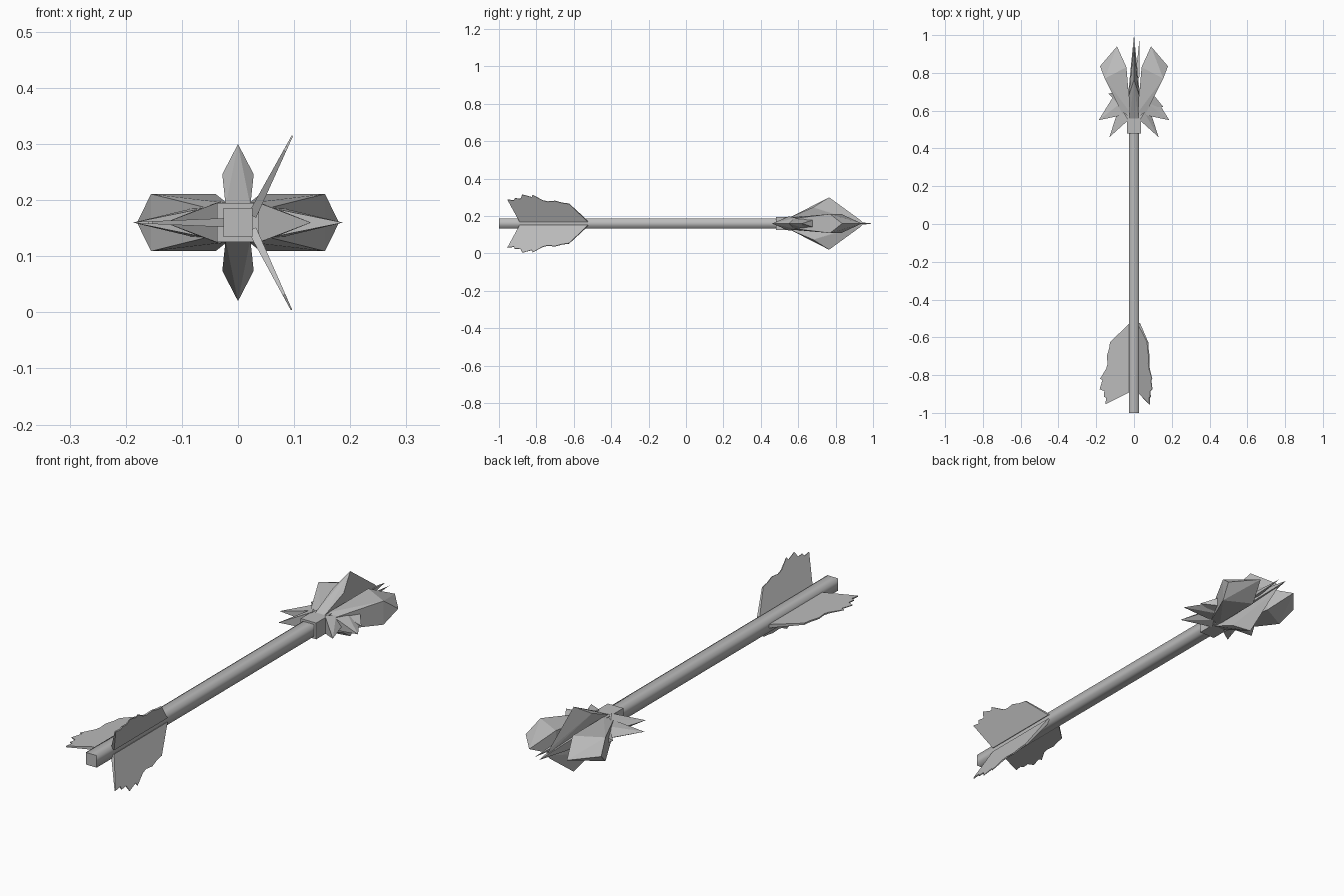
import bpy, bmesh
from math import radians
from mathutils import Vector, Matrix

cube = bpy.data.objects.get("Cube")
if cube:
    bpy.data.objects.remove(cube, do_unlink=True)

grey = bpy.data.materials.new("stone_grey")
grey.use_nodes = True
grey.diffuse_color = (0.5, 0.5, 0.5, 1)
grey.node_tree.nodes["Principled BSDF"].inputs["Base Color"].default_value = (0.5, 0.5, 0.5, 1)

AXIS = 0.16  # height of the shaft centre line


def finish(name, bm, smooth=False):
    bmesh.ops.recalc_face_normals(bm, faces=bm.faces[:])
    for f in bm.faces:
        f.smooth = smooth and abs(f.normal.y) < 0.9
    mesh = bpy.data.meshes.new(name)
    bm.to_mesh(mesh)
    bm.free()
    mesh.materials.append(grey)
    obj = bpy.data.objects.new(name, mesh)
    obj.location.z = AXIS
    bpy.context.collection.objects.link(obj)
    return obj


def box(name, width, height, y0, y1, smooth=False):
    bm = bmesh.new()
    bmesh.ops.create_cube(bm, size=1, matrix=Matrix.Translation((0, (y0 + y1) / 2, 0))
                          @ Matrix.Diagonal((width, y1 - y0, height, 1)))
    return finish(name, bm, smooth)


def hull(name, points):
    """Faceted solid around a few corner points."""
    bm = bmesh.new()
    for p in points:
        bm.verts.new(p)
    res = bmesh.ops.convex_hull(bm, input=bm.verts[:])
    loose = [v for v in bm.verts if not v.link_faces]
    bmesh.ops.delete(bm, geom=loose, context='VERTS')
    bmesh.ops.dissolve_limit(bm, angle_limit=radians(1), verts=bm.verts[:], edges=bm.edges[:])
    return finish(name, bm)


def both(points, axis):
    """Add the reflection of every point across one axis."""
    out = []
    for p in points:
        q = list(p)
        q[axis] = -q[axis]
        out += [p, tuple(q)]
    return out


# Shaft and collar
box("shaft", 0.052, 0.052, -1, 0.58, smooth=True)
box("collar", 0.074, 0.07, 0.48, 0.56)

# Central spear point
hull("spear_point", both([(0.035, 0.54, 0.035), (0.028, 0.72, 0.03)], 2)
     + both([(-0.035, 0.54, 0.035), (-0.028, 0.72, 0.03)], 2) + [(0, 1, 0)])
hull("spear_splinter", both([(0.005, 0.75, 0.012), (0.03, 0.78, 0.012)], 2) + [(0.03, 0.99, 0)])

# Upper and lower crystal fins
for name, s in (("upper_fin", 1), ("lower_fin", -1)):
    hull(name, both([(0.022, 0.55, 0.03 * s), (0.028, 0.68, 0.086 * s)], 0)
         + [(0, 0.765, 0.14 * s), (0, 0.95, 0.0), (0, 0.93, 0.02 * s)])

# Side crystals and their splinters
for side, s in (("left", 1), ("right", -1)):
    hull(side + "_crystal", both([(0.05 * s, 0.56, 0.025), (0.02 * s, 0.59, 0.035),
                                  (0.155 * s, 0.77, 0.051), (0.04 * s, 0.83, 0.051)], 2)
         + [(0.18 * s, 0.835, 0), (0.09 * s, 0.94, 0)])
    hull(side + "_rear_splinter", both([(0.03 * s, 0.55, 0.038), (0.055 * s, 0.59, 0.03)], 2)
         + [(0.13 * s, 0.46, 0), (0.06 * s, 0.68, 0)])
    hull(side + "_middle_splinter", both([(0.04 * s, 0.58, 0.03), (0.07 * s, 0.64, 0.028)], 2)
         + [(0.187 * s, 0.55, 0), (0.1 * s, 0.69, 0)])
    hull(side + "_front_splinter", both([(0.07 * s, 0.62, 0.025), (0.09 * s, 0.7, 0.025)], 2)
         + [((0.155 if s > 0 else 0.135) * s, 0.62 if s > 0 else 0.69, 0)])

# Ragged feathers: (distance from shaft, y) outline, thin towards the rim
OUTLINE = [(0, -0.525), (0.105, -0.625), (0.11, -0.66), (0.122, -0.70), (0.118, -0.74),
           (0.125, -0.765), (0.158, -0.82), (0.145, -0.825), (0.16, -0.875), (0.135, -0.885),
           (0.138, -0.915), (0.125, -0.92), (0.13, -0.955), (0, -0.89)]


def feather(name, root, tip):
    root, tip = Vector(root), Vector(tip)
    out = (tip - root).normalized()
    across = Vector((-out.z, 0, out.x))
    bm = bmesh.new()
    layers = []
    for s in (-1, 1):
        layers.append([bm.verts.new(root + out * r + Vector((0, y, 0))
                                    + across * s * (0.008 - 0.042 * r)) for r, y in OUTLINE])
    n = len(OUTLINE)
    for layer in layers:
        bm.faces.new(layer)
    for i in range(n):
        j = (i + 1) % n
        bm.faces.new((layers[0][i], layers[0][j], layers[1][j], layers[1][i]))
    finish(name, bm)


feather("right_feather", (-0.022, 0, 0), (-0.185, 0, 0))
feather("upper_feather", (0.025, 0, 0.012), (0.097, 0, 0.155))
feather("lower_feather", (0.025, 0, -0.012), (0.095, 0, -0.155))
